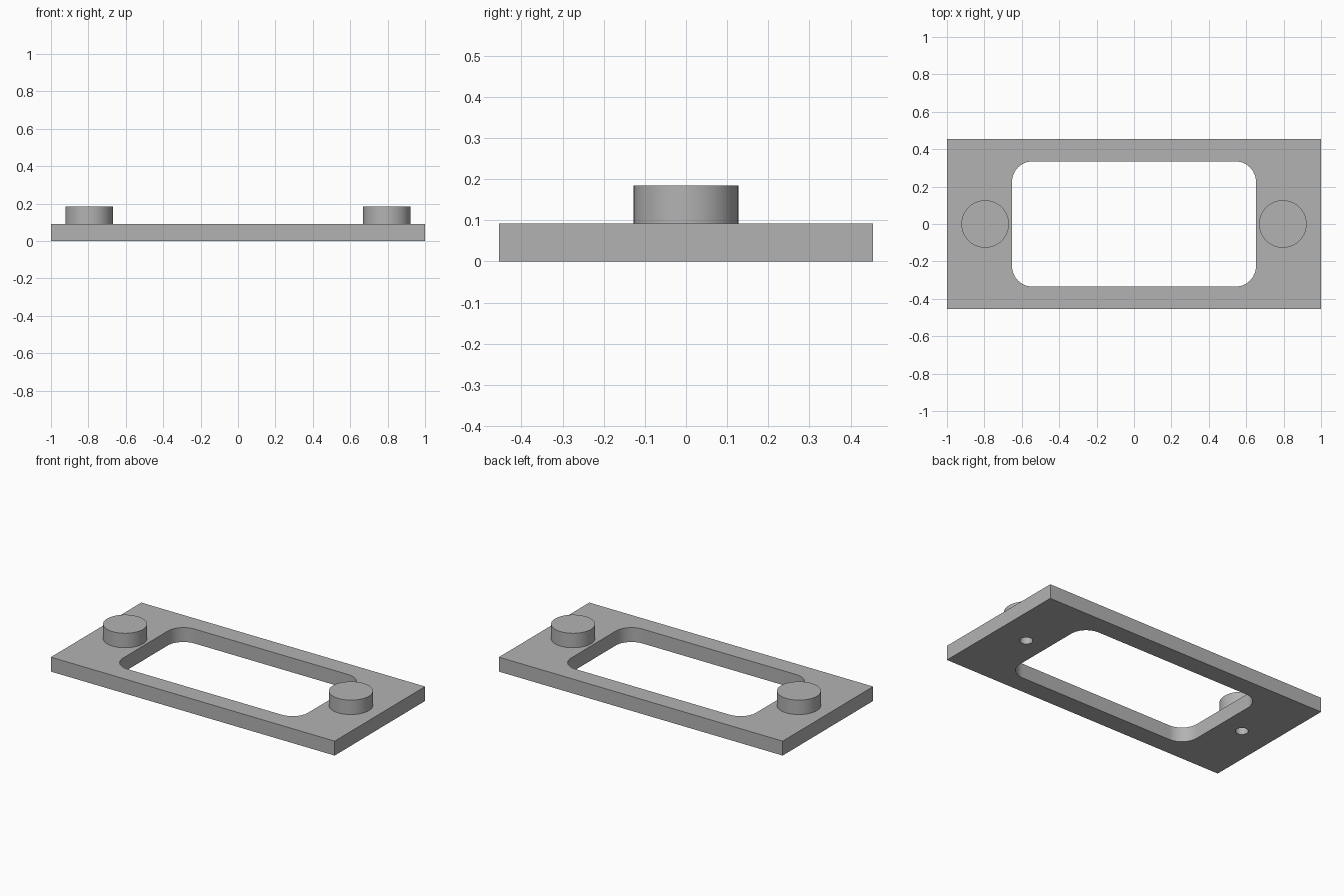
import bpy, bmesh
from math import sin, cos, pi, radians

default = bpy.data.objects.get("Cube")
if default:
    bpy.data.objects.remove(default, do_unlink=True)

PLATE_X, PLATE_Y, PLATE_Z = 1.0, 0.455, 0.092
WINDOW_X, WINDOW_Y, WINDOW_R = 0.652, 0.335, 0.11
BOSS_X, BOSS_R, BOSS_TOP = 0.796, 0.127, 0.184
HOLE_R, HOLE_DEPTH = 0.037, 0.14

grey = bpy.data.materials.new("plain_grey")
grey.use_nodes = True
colour = (0.45, 0.45, 0.45, 1)
grey.diffuse_color = colour
grey.node_tree.nodes["Principled BSDF"].inputs["Base Color"].default_value = colour


def rounded_rectangle(hx, hy, r, steps=12):
    """Outline of a rectangle with rounded corners, anticlockwise."""
    points = []
    for quarter, (sx, sy) in enumerate([(1, 1), (-1, 1), (-1, -1), (1, -1)]):
        for i in range(steps + 1):
            a = (quarter + i / steps) * pi / 2
            points.append((sx * (hx - r) + r * cos(a), sy * (hy - r) + r * sin(a)))
    return points


def circle(x, r, sides=64):
    return [(x + r * cos(2 * pi * i / sides), r * sin(2 * pi * i / sides))
            for i in range(sides)]


def prism(name, outline, z0, z1):
    """Solid made by raising an outline from z0 to z1."""
    bm = bmesh.new()
    face = bm.faces.new([bm.verts.new((x, y, z0)) for x, y in outline])
    top = bmesh.ops.extrude_face_region(bm, geom=[face])["geom"]
    bmesh.ops.translate(bm, vec=(0, 0, z1 - z0),
                        verts=[g for g in top if isinstance(g, bmesh.types.BMVert)])
    bmesh.ops.recalc_face_normals(bm, faces=bm.faces)
    mesh = bpy.data.meshes.new(name)
    bm.to_mesh(mesh)
    bm.free()
    mesh.materials.append(grey)
    obj = bpy.data.objects.new(name, mesh)
    bpy.context.collection.objects.link(obj)
    return obj


def cut(obj, cutters):
    """Subtract the cutters and keep the finished mesh."""
    for cutter in cutters:
        mod = obj.modifiers.new("cut", "BOOLEAN")
        mod.operation, mod.solver, mod.object = "DIFFERENCE", "EXACT", cutter
    graph = bpy.context.evaluated_depsgraph_get()
    mesh = bpy.data.meshes.new_from_object(obj.evaluated_get(graph))
    obj.modifiers.clear()
    obj.data = mesh


# Flat plate and round bosses
rectangle = [(-PLATE_X, -PLATE_Y), (PLATE_X, -PLATE_Y), (PLATE_X, PLATE_Y), (-PLATE_X, PLATE_Y)]
plate = prism("base_plate", rectangle, 0, PLATE_Z)
sides = {"left": 1, "right": -1}
bosses = [prism(side + "_boss", circle(s * BOSS_X, BOSS_R), PLATE_Z, BOSS_TOP)
          for side, s in sides.items()]

# Cutters for the central window and the blind screw holes
window = prism("window_cutter", rounded_rectangle(WINDOW_X, WINDOW_Y, WINDOW_R), -0.1, 0.3)
holes = [prism(side + "_hole_cutter", circle(s * BOSS_X, HOLE_R, 32), -0.1, HOLE_DEPTH)
         for side, s in sides.items()]

cut(plate, [window] + holes)
for boss, hole in zip(bosses, holes):
    cut(boss, [hole])
for cutter in [window] + holes:
    bpy.data.objects.remove(cutter, do_unlink=True)

# Smooth curved walls, sharp rims
bpy.ops.object.select_all(action="DESELECT")
for obj in [plate] + bosses:
    obj.select_set(True)
bpy.context.view_layer.objects.active = plate
bpy.ops.object.shade_smooth_by_angle(angle=radians(30))
